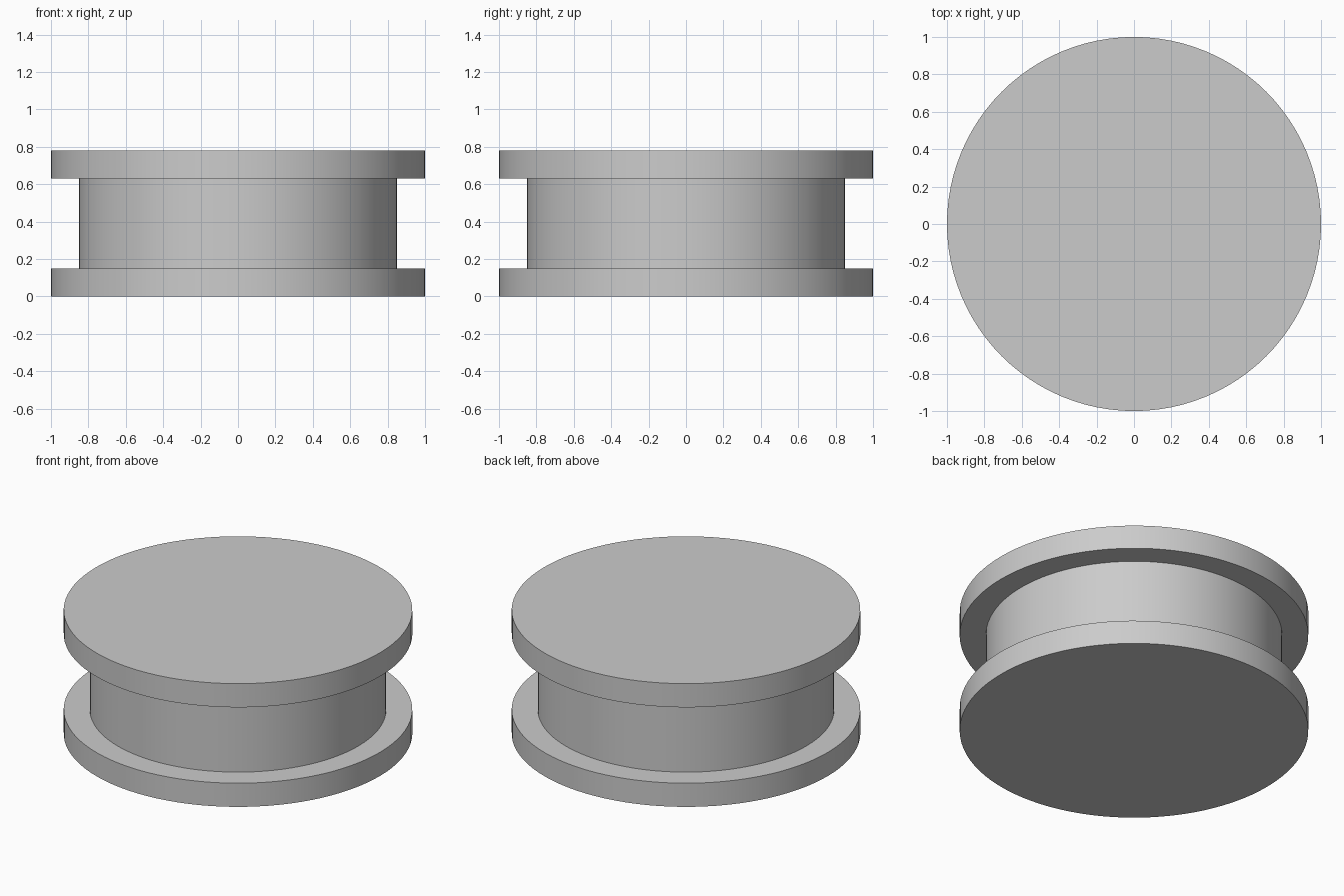
import bpy, bmesh, math

cube = bpy.data.objects.get("Cube")
if cube:
    bpy.data.objects.remove(cube, do_unlink=True)

SEGMENTS = 96
RIM, HUB = 1.0, 0.85          # flange and hub radii
HEIGHT, FLANGE = 0.78, 0.15   # total height and flange thickness

# Plain grey material
grey = bpy.data.materials.new("plain grey")
grey.use_nodes = True
colour = (0.6, 0.6, 0.6, 1)
grey.diffuse_color = colour
grey.node_tree.nodes["Principled BSDF"].inputs["Base Color"].default_value = colour


def lathe(name, profile, material):
    """Turn a (radius, z) outline around z and cap both ends."""
    bm = bmesh.new()
    rings = []
    for radius, z in profile:
        rings.append([bm.verts.new((radius * math.cos(a), radius * math.sin(a), z))
                      for a in (math.tau * i / SEGMENTS for i in range(SEGMENTS))])
    for low, high in zip(rings, rings[1:]):
        for i in range(SEGMENTS):
            j = (i + 1) % SEGMENTS
            bm.faces.new((low[i], low[j], high[j], high[i]))
    bm.faces.new(rings[0][::-1])
    bm.faces.new(rings[-1])
    bmesh.ops.recalc_face_normals(bm, faces=bm.faces)
    mesh = bpy.data.meshes.new(name)
    bm.to_mesh(mesh)
    bm.free()
    mesh.materials.append(material)
    obj = bpy.data.objects.new(name, mesh)
    bpy.context.collection.objects.link(obj)
    bpy.ops.object.select_all(action='DESELECT')
    obj.select_set(True)
    bpy.context.view_layer.objects.active = obj
    bpy.ops.object.shade_smooth_by_angle(angle=math.radians(30))
    return obj


# Flanged spool: lower flange, recessed hub, upper flange
lathe("flanged_spool", [
    (RIM, 0), (RIM, FLANGE),
    (HUB, FLANGE), (HUB, HEIGHT - FLANGE),
    (RIM, HEIGHT - FLANGE), (RIM, HEIGHT),
], grey)
